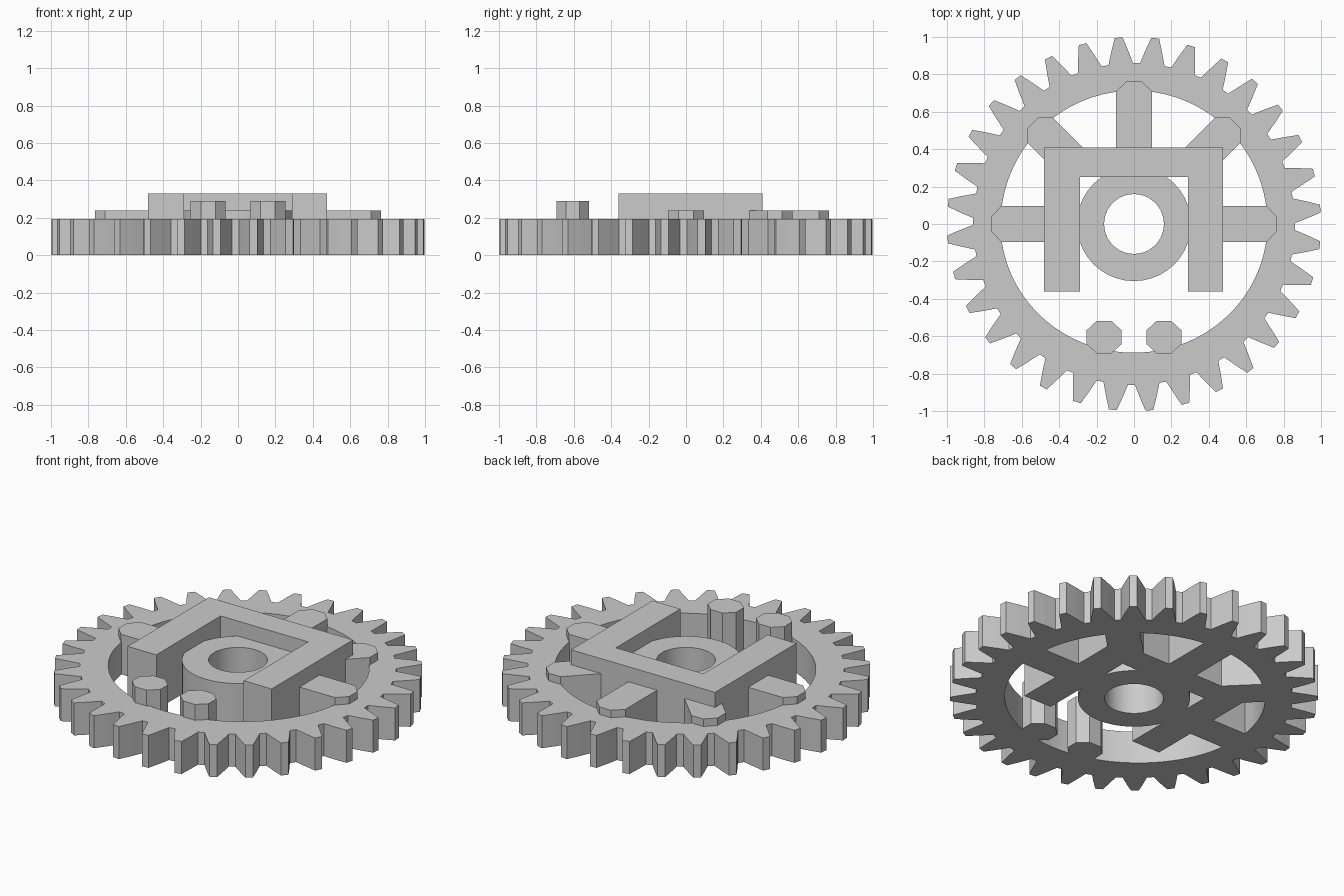
import bpy, bmesh
from math import sin, cos, radians, pi

old = bpy.data.objects.get("Cube")
if old:
    bpy.data.objects.remove(old, do_unlink=True)

grey = bpy.data.materials.new("plain_grey")
grey.use_nodes = True
grey.diffuse_color = (0.6, 0.6, 0.6, 1)
grey.node_tree.nodes["Principled BSDF"].inputs["Base Color"].default_value = (0.6, 0.6, 0.6, 1)


def finish(name, bm, smooth=False):
    bmesh.ops.recalc_face_normals(bm, faces=bm.faces)
    mesh = bpy.data.meshes.new(name)
    bm.to_mesh(mesh)
    bm.free()
    mesh.materials.append(grey)
    obj = bpy.data.objects.new(name, mesh)
    bpy.context.collection.objects.link(obj)
    if smooth:
        bpy.ops.object.select_all(action='DESELECT')
        obj.select_set(True)
        bpy.context.view_layer.objects.active = obj
        bpy.ops.object.shade_smooth_by_angle(angle=radians(20))
    return obj


def prism(name, outline, height):
    """Extrude a closed outline up from the ground."""
    bm = bmesh.new()
    face = bm.faces.new([bm.verts.new((x, y, 0)) for x, y in outline])
    top = bmesh.ops.extrude_face_region(bm, geom=[face])["geom"]
    verts = [v for v in top if isinstance(v, bmesh.types.BMVert)]
    bmesh.ops.translate(bm, verts=verts, vec=(0, 0, height))
    return finish(name, bm)


def ring(name, outer, inner, height, smooth=False):
    """Solid between two matching closed outlines."""
    bm = bmesh.new()
    loops = [[bm.verts.new((x, y, z)) for x, y in pts]
             for pts, z in ((outer, 0), (outer, height), (inner, height), (inner, 0))]
    n = len(outer)
    for k in range(4):
        a, b = loops[k], loops[(k + 1) % 4]
        for i in range(n):
            j = (i + 1) % n
            bm.faces.new((a[i], a[j], b[j], b[i]))
    return finish(name, bm, smooth)


def polar(r, a):
    return (r * cos(a), r * sin(a))


# Toothed rim
TEETH = 32
pitch = 2 * pi / TEETH
tooth = [(-4.4, 0.86), (-2.75, 0.93), (-1.2, 1.0), (1.2, 1.0), (2.75, 0.93), (4.4, 0.86)]
outer, inner = [], []
for t in range(TEETH):
    for offset, r in tooth:
        a = (t + 0.5) * pitch + radians(offset - 0.9)
        outer.append(polar(r, a))
        x, y = polar(0.713, a)
        inner.append((x, y if y > 0 else y * 0.965))
ring("toothed_rim", outer, inner, 0.195)

# Central hub with bore
angles = [i * 2 * pi / 40 for i in range(40)]
ring("hub", [polar(0.305, a) for a in angles], [polar(0.16, a) for a in angles], 0.24, True)

# U-shaped bracket, open to the front
prism("bracket", [(-0.48, -0.36), (-0.29, -0.36), (-0.29, 0.25), (0.29, 0.25),
                  (0.29, -0.36), (0.475, -0.36), (0.475, 0.41), (-0.48, 0.41)], 0.33)

# Five spokes with chamfered ends
for i, name in enumerate(("left", "back_left", "back", "back_right", "right")):
    a = i * pi / 4
    start = 0.47 if i % 2 else 0.38
    shape = [(start, -0.095), (0.71, -0.095), (0.765, -0.039),
             (0.765, 0.039), (0.71, 0.095), (start, 0.095)]
    prism("spoke_" + name, [(x * cos(a) - y * sin(a), x * sin(a) + y * cos(a))
                            for x, y in shape], 0.24)

# Pair of octagonal pegs at the front
for side, name in ((-1, "right"), (1, "left")):
    pts = [polar(1.0, (k + 0.5) * pi / 4) for k in range(8)]
    prism("peg_" + name, [(side * 0.16 + 0.102 * x, -0.605 + 0.094 * y) for x, y in pts], 0.29)
